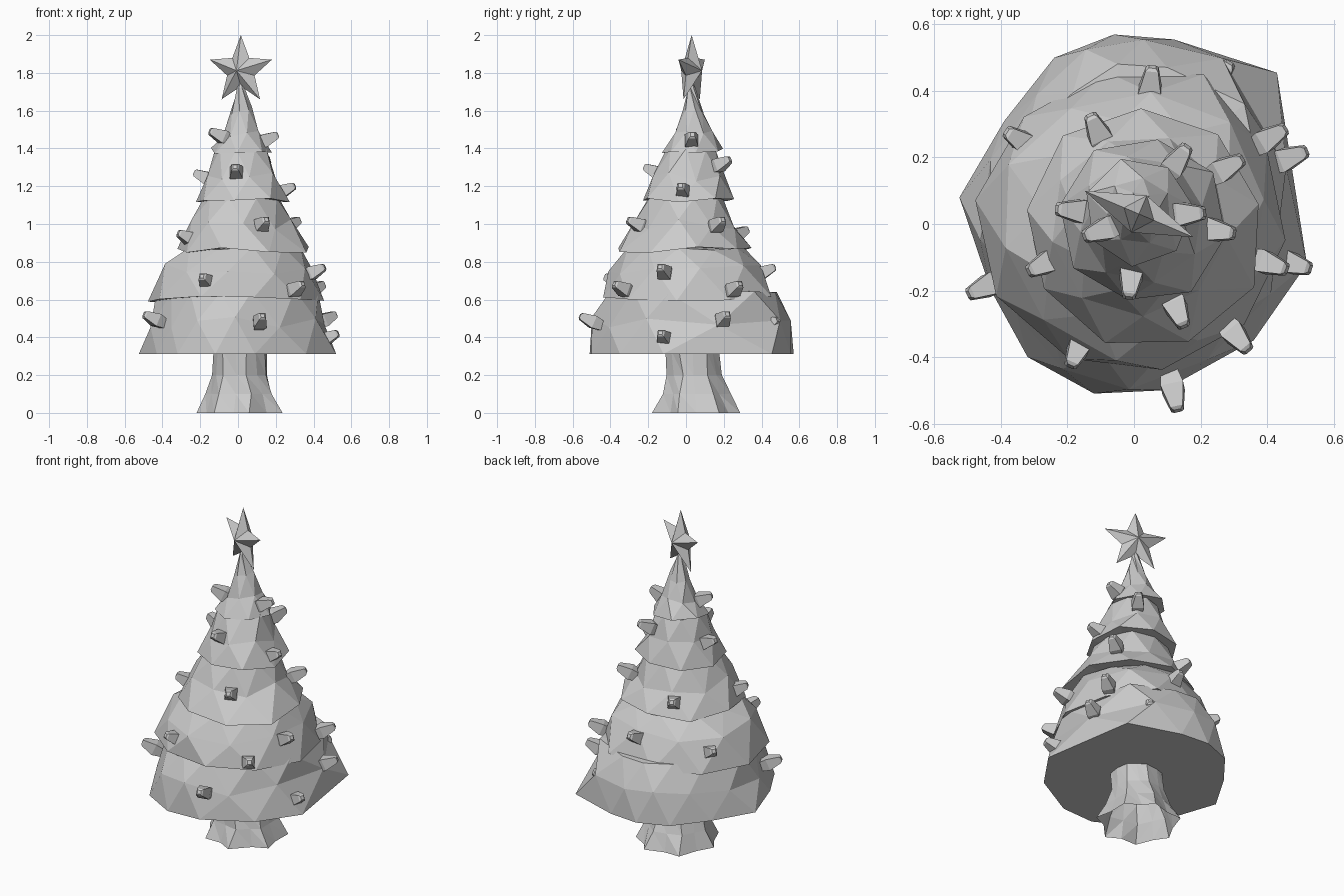
import bpy, bmesh, random
from math import sin, cos, pi, radians
from mathutils import Vector, Matrix

random.seed(11)
if "Cube" in bpy.data.objects:
    bpy.data.objects.remove(bpy.data.objects["Cube"])

grey = bpy.data.materials.new("plain_grey")
grey.use_nodes = True
colour = (0.6, 0.6, 0.6, 1)
grey.diffuse_color = colour
grey.node_tree.nodes["Principled BSDF"].inputs["Base Color"].default_value = colour


def finish(name, bm):
    bmesh.ops.recalc_face_normals(bm, faces=bm.faces)
    mesh = bpy.data.meshes.new(name)
    bm.to_mesh(mesh)
    bm.free()
    mesh.materials.append(grey)
    obj = bpy.data.objects.new(name, mesh)
    bpy.context.collection.objects.link(obj)
    return obj


def bridge(bm, low, high):
    """Join two rings with a zigzag of triangles."""
    n = len(low)
    for i in range(n):
        j = (i + 1) % n
        bm.faces.new((low[i], low[j], high[i]))
        bm.faces.new((high[i], low[j], high[j]))


def fan(bm, ring, z):
    """Close a ring with a fan around its middle."""
    mid = sum((v.co for v in ring), Vector()) / len(ring)
    tip = bm.verts.new((mid.x, mid.y, z))
    for a, b in zip(ring, ring[1:] + ring[:1]):
        bm.faces.new((a, b, tip))


def polygon(sides, phase):
    angles = [i * 2 * pi / sides + phase for i in range(sides)]
    return [Vector((cos(a), sin(a))) for a in angles]


def jagged_tier(name, outline, rings, under_z, top_z, wobble=0.04):
    """Rings are (x, y, z, outline scale, z jitter), lowest first."""
    bm = bmesh.new()
    rows = []
    for k, (x, y, z, scale, jitter) in enumerate(rings):
        row = []
        for i in range(len(outline)):
            p = outline[i]
            if k % 2:
                p = (p + outline[(i + 1) % len(outline)]) * 0.52
            elif k:
                p = outline[(i + 1) % len(outline)]
            p = p * scale * (1 + (random.uniform(-wobble, wobble) if jitter else 0))
            row.append(bm.verts.new((x + p.x, y + p.y, z + random.uniform(-jitter, jitter))))
        rows.append(row)
    for low, high in zip(rows, rows[1:]):
        bridge(bm, low, high)
    fan(bm, rows[0], under_z)
    fan(bm, rows[-1], top_z)
    return finish(name, bm)


# Foliage: a wide irregular skirt and four jagged tiers above it
SKIRT = [Vector(p) for p in (
    (.43, .455), (.12, .555), (-.06, .57), (-.24, .50), (-.39, .31), (-.525, .08),
    (-.43, -.2), (-.32, -.4), (-.12, -.51), (.09, -.5), (.36, -.35), (.52, -.12))][::-1]
jagged_tier("foliage_tier_1", SKIRT, [(0, 0, .312, 1, 0), (0, .01, .48, .93, .03),
            (0, .01, .64, .80, .01)], .312, .66)
jagged_tier("foliage_tier_2", polygon(10, .5), [(0, .01, .605, .47, .025),
            (0, 0, .76, .41, .03), (.02, 0, .87, .305, .01)], .62, .90)
jagged_tier("foliage_tier_3", polygon(9, .2), [(.03, -.01, .86, .365, .02),
            (.02, 0, 1.0, .28, .03), (.02, 0, 1.13, .205, .01)], .875, 1.15)
jagged_tier("foliage_tier_4", polygon(8, .6), [(.025, .01, 1.12, .25, .02),
            (.02, .015, 1.25, .20, .025), (.015, .025, 1.39, .135, .01)], 1.13, 1.42)
jagged_tier("foliage_tier_5", polygon(7, .1), [(.015, .035, 1.385, .165, .02),
            (.015, .04, 1.48, .107, .02), (.015, .04, 1.60, .058, .02),
            (.015, .03, 1.72, .022, .003)], 1.40, 1.76)

# Trunk: flared with root ridges, hollow at the foot
bm = bmesh.new()
sides = 14
rows = []
for x, y, z, r, ridge in [(.017, .06, 0, .22, .025), (.015, .055, .10, .175, .015),
                          (.012, .045, .20, .146, .006), (.015, .035, .33, .142, .006)]:
    row = []
    for i in range(sides):
        a = (i + random.uniform(-.2, .2)) * 2 * pi / sides
        rr = r + (ridge if i % 2 else -ridge) * random.uniform(.4, 1)
        row.append(bm.verts.new((x + rr * cos(a), y + rr * sin(a), z)))
    rows.append(row)
for low, high in zip(rows, rows[1:]):
    bridge(bm, low, high)
bm.faces.new(rows[-1])
finish("trunk", bm)

# Star: five points with a raised middle on both faces
bm = bmesh.new()
rim = []
for i in range(10):
    r = 0.083 if i % 2 else 0.188
    a = pi / 2 + i * pi / 5
    rim.append(bm.verts.new((r * cos(a), 0, r * sin(a))))
for depth in (-.06, .06):
    peak = bm.verts.new((0, depth, 0))
    for i in range(10):
        bm.faces.new((rim[i], rim[(i + 1) % 10], peak))
star = finish("star", bm)
star.location = (.015, .03, 1.812)
star.rotation_euler.z = radians(-23)

# Bulbs: four-sided tapered pegs pointing outward and slightly upward
BULBS = [(.16, .03, 1.45), (-.10, -.02, 1.47), (-.01, -.17, 1.28), (.13, .19, 1.32),
         (-.18, .04, 1.25), (.25, -.02, 1.18), (.13, -.26, 1.0), (.28, .17, 1.0),
         (-.27, -.12, .93), (-.11, .28, .95), (-.17, -.38, .70), (.31, -.34, .66),
         (.41, -.12, .75), (.41, .26, .66), (.05, .42, .75), (-.34, .25, .70),
         (-.45, -.19, .50), (.12, -.51, .49), (.47, .20, .50), (.48, -.12, .40),
         (.26, .44, .47)]
for n, spot in enumerate(BULBS, 1):
    bm = bmesh.new()
    rows = []
    for z, r in [(-.08, .033), (-.02, .049), (.05, .027), (.058, .015)]:
        rows.append([bm.verts.new((p.x * r, p.y * r, z)) for p in polygon(4, pi / 4)])
    for low, high in zip(rows, rows[1:]):
        for i in range(4):
            j = (i + 1) % 4
            bm.faces.new((low[i], low[j], high[j], high[i]))
    bm.faces.new(rows[0])
    bm.faces.new(rows[-1])
    out = Vector((spot[0] - .01, spot[1] - .02, 0)).normalized()
    aim = (out + Vector((0, 0, .45))).normalized()
    side = Vector((0, 0, 1)).cross(out)
    turn = Matrix((side, aim.cross(side), aim)).transposed()
    bm.transform(Matrix.Translation(spot) @ turn.to_4x4())
    finish("bulb_%02d" % n, bm)
